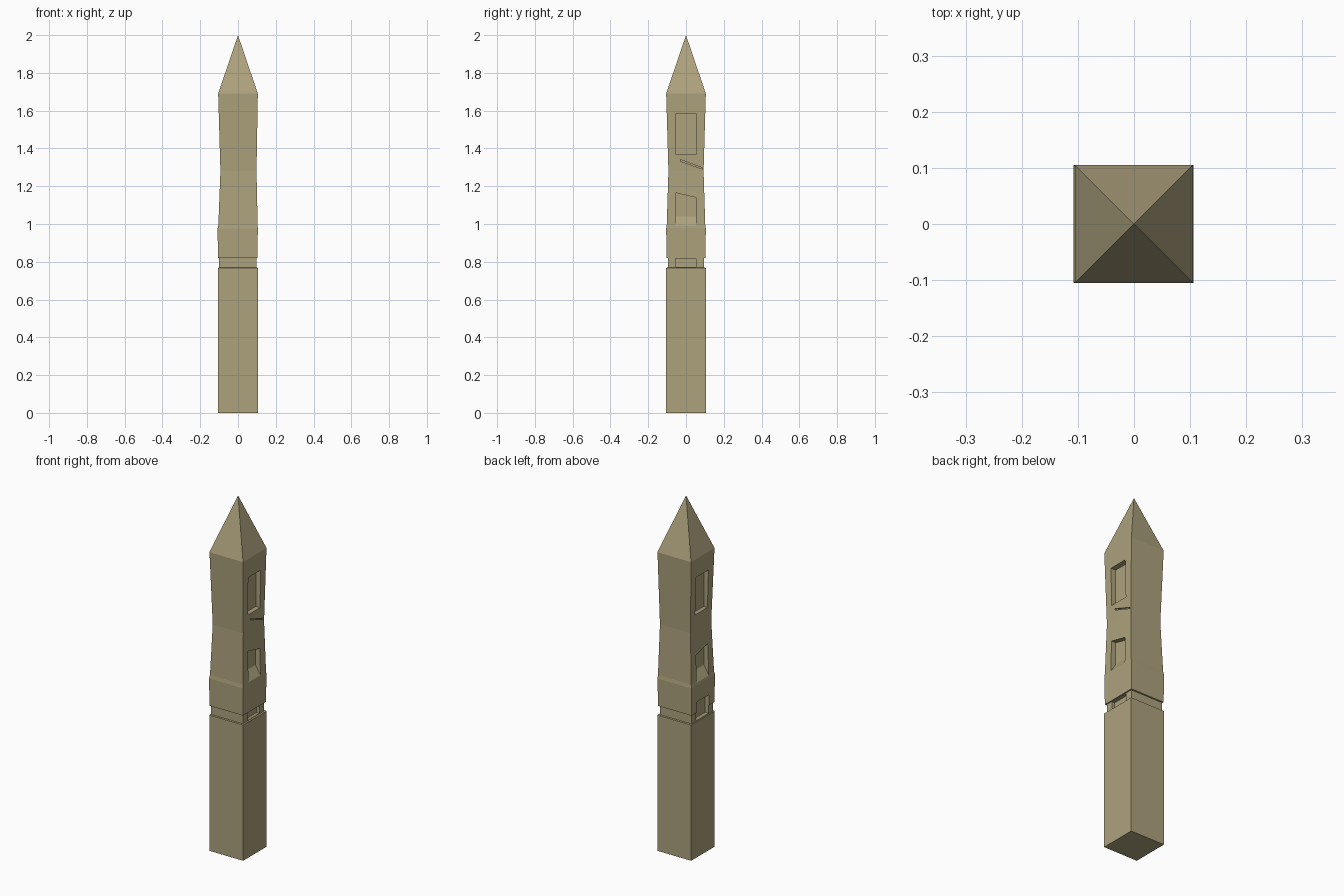
import bpy, bmesh

if "Cube" in bpy.data.objects:
    bpy.data.objects.remove(bpy.data.objects["Cube"])

wood = bpy.data.materials.new("tan wood")
wood.diffuse_color = (0.42, 0.36, 0.205, 1)
wood.use_nodes = True
wood.node_tree.nodes["Principled BSDF"].inputs["Base Color"].default_value = wood.diffuse_color

def make_object(name, bm):
    bmesh.ops.recalc_face_normals(bm, faces=bm.faces)
    mesh = bpy.data.meshes.new(name)
    bm.to_mesh(mesh)
    bm.free()
    mesh.materials.append(wood)
    ob = bpy.data.objects.new(name, mesh)
    bpy.context.collection.objects.link(ob)
    return ob

def loft(bm, rings):
    """Skin a stack of four-cornered rings and cap both ends."""
    rows = [[bm.verts.new(p) for p in ring] for ring in rings]
    for a, b in zip(rows, rows[1:]):
        for i in range(4):
            j = (i + 1) % 4
            bm.faces.new((a[i], a[j], b[j], b[i]))
    bm.faces.new(rows[0][::-1])
    return rows[-1]

# Post: (z, -x side, +x side, half depth) from the foot to the shoulder
profile = [(0, -.106, .106, .105), (.768, -.106, .106, .105),
           (.769, -.101, .097, .095), (.819, -.101, .097, .095),
           (.82, -.106, .103, .103), (.975, -.108, .105, .105),
           (.995, -.104, .104, .102), (1.28, -.093, .098, .093),
           (1.69, -.105, .105, .105)]
bm = bmesh.new()
top = loft(bm, [[(l, -d, z), (r, -d, z), (r, d, z), (l, d, z)]
                for z, l, r, d in profile])
# Pointed tip
apex = bm.verts.new((0, 0, 2))
for i in range(4):
    bm.faces.new((top[i], top[(i + 1) % 4], apex))
post = make_object("fence_post", bm)

# Pockets for the rails on both x sides
def pocket(bm, side, inner, y0, y1, in_bot, out_bot, top0, top1):
    xi, xo = side * inner, side * .12
    loft_rows = [[(xi, y0, in_bot), (xi, y1, in_bot), (xi, y1, top1), (xi, y0, top0)],
                 [(xo, y0, out_bot), (xo, y1, out_bot), (xo, y1, top1), (xo, y0, top0)]]
    bm.faces.new(loft(bm, loft_rows))

bm = bmesh.new()
for s in (1, -1):
    pocket(bm, s, .073, -.055, .055, 1.37, 1.37, 1.583, 1.583)
    pocket(bm, s, .073, -.055, .052, 1.04, .965, 1.165, 1.14)
pocket(bm, 1, .08, -.055, .053, .772, .772, .817, .817)
pocket(bm, -1, .08, -.055, .053, .772, .772, .88, .88)
# Slanted chip above the middle pocket
chip = [[(x, -.03, 1.333), (x, .088, 1.29), (x, .088, 1.297), (x, -.03, 1.341)]
        for x in (.09, .12)]
bm.faces.new(loft(bm, chip))
cutter = make_object("pocket_cutter", bm)
cutter.hide_render = True
cutter.display_type = 'WIRE'

mod = post.modifiers.new("pockets", 'BOOLEAN')
mod.operation = 'DIFFERENCE'
mod.solver = 'EXACT'
mod.object = cutter
